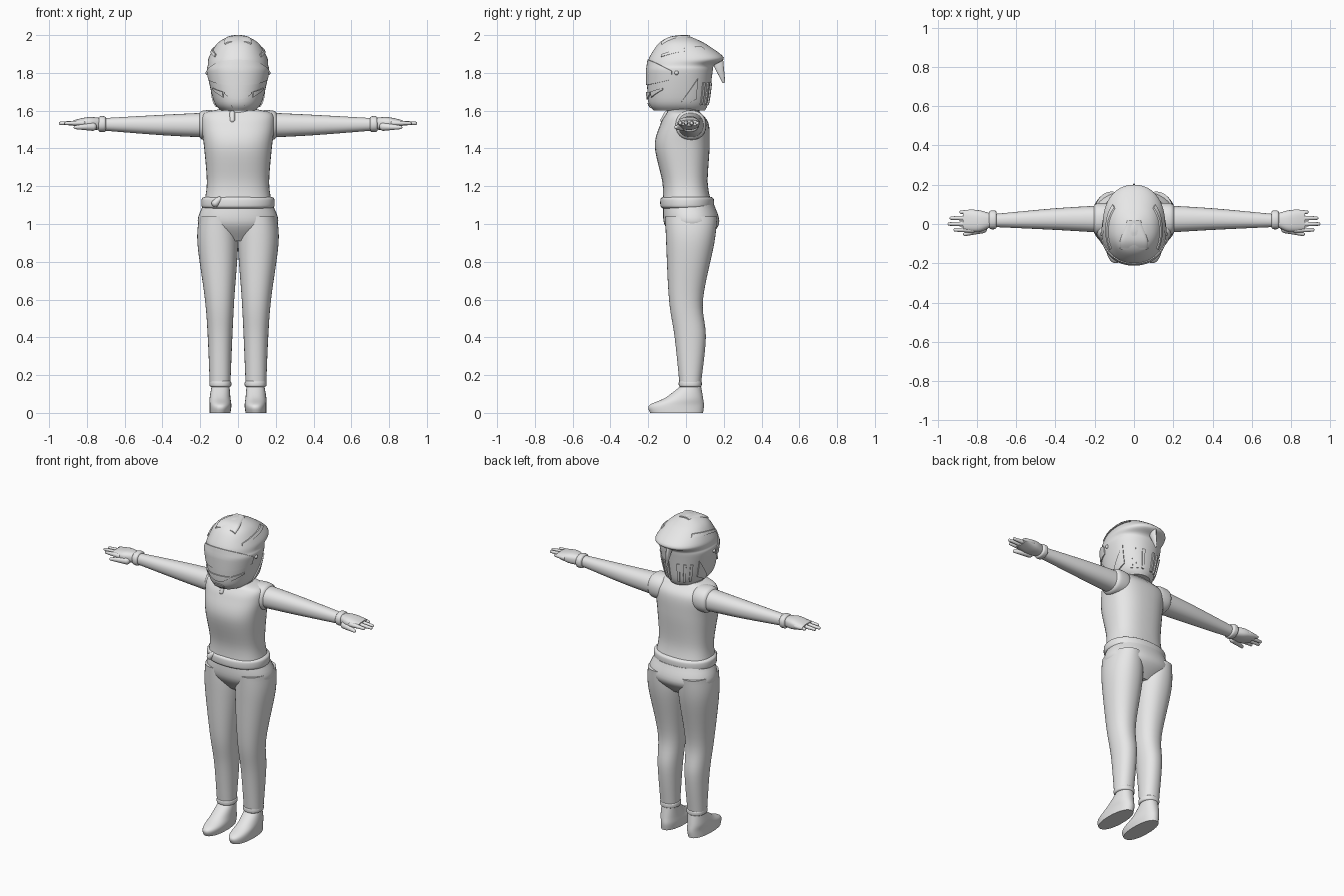
import bpy, bmesh, math
from mathutils import Vector

cube = bpy.data.objects.get("Cube")
if cube:
    bpy.data.objects.remove(cube)

shade = (0.8, 0.8, 0.8, 1)
grey = bpy.data.materials.new("plain_grey")
grey.use_nodes = True
grey.diffuse_color = shade
grey.node_tree.nodes["Principled BSDF"].inputs["Base Color"].default_value = shade


def finish(name, bm):
    bmesh.ops.recalc_face_normals(bm, faces=bm.faces)
    mesh = bpy.data.meshes.new(name)
    bm.to_mesh(mesh)
    bm.free()
    mesh.materials.append(grey)
    part = bpy.data.objects.new(name, mesh)
    bpy.context.collection.objects.link(part)
    bpy.ops.object.select_all(action='DESELECT')
    part.select_set(True)
    bpy.context.view_layer.objects.active = part
    bpy.ops.object.shade_smooth_by_angle(angle=math.radians(40))


def sample(rows, place):
    """Smooth blend of the rows at a fractional row index."""
    index = min(int(place), len(rows) - 2)
    f = place - index
    before, start = rows[max(index - 1, 0)], rows[index]
    end, after = rows[index + 1], rows[min(index + 2, len(rows) - 1)]
    blended = []
    for a, b, c, d in zip(before, start, end, after):
        leave, arrive = (c - a) / 2, (d - b) / 2
        blended.append(b + leave * f + (3 * (c - b) - 2 * leave - arrive) * f * f
                       + (leave + arrive - 2 * (c - b)) * f ** 3)
    return blended


def rounded(angle, low_a, high_a, low_b, high_b, power):
    """Point on a rounded section that fills the given extents."""
    u, v = math.sin(angle), -math.cos(angle)
    u = math.copysign(abs(u) ** (2 / power), u)
    v = math.copysign(abs(v) ** (2 / power), v)
    return (low_a + high_a + u * (high_a - low_a)) / 2, (low_b + high_b + v * (high_b - low_b)) / 2


def bridge(bm, rings, closed):
    for ring, following in zip(rings, rings[1:]):
        for j in range(len(ring) if closed else len(ring) - 1):
            n = (j + 1) % len(ring)
            bm.faces.new((ring[j], ring[n], following[n], following[j]))
    bm.faces.new(rings[0])
    bm.faces.new(rings[-1])


def loft(name, rows, axis='z', side=1, power=2.2, sides=40, steps=6):
    """Skin over rows of (position, low, high, low, high) along an axis."""
    bm = bmesh.new()
    rings = []
    for k in range((len(rows) - 1) * steps + 1):
        t, *extents = sample(rows, k / steps)
        ring = []
        for j in range(sides):
            a, b = rounded(math.tau * j / sides, *extents, power)
            x, y, z = {'z': (a, b, t), 'x': (t, a, b), 'y': (a, t, b)}[axis]
            ring.append(bm.verts.new((x * side, y, z)))
        rings.append(ring)
    bridge(bm, rings, True)
    finish(name, bm)


def band(name, start, end, extents, axis='z', side=1):
    """Short ring of cloth with softly pinched ends."""
    soft = (end - start) / 5
    a, b, c, d = extents
    pinched = (a + soft, b - soft, c + soft, d - soft)
    loft(name, [(start, *pinched), (start + soft, *extents),
                (end - soft, *extents), (end, *pinched)], axis, side)


def capsule(name, start, end, thick, thin, flat=1.0):
    """Tapered round-ended rod between two centres."""
    start, end = Vector(start), Vector(end)
    turn = (end - start).to_track_quat('Z', 'Y')
    bm = bmesh.new()
    bmesh.ops.create_uvsphere(bm, u_segments=16, v_segments=10, radius=1)
    for vert in bm.verts:
        ball = turn @ Vector((vert.co.x, vert.co.y * flat, vert.co.z))
        vert.co = end + ball * thin if vert.co.z > 0.01 else start + ball * thick
    finish(name, bm)


def even(rows):
    """Turn (height, half width, front, back) into full extents."""
    return [(z, -half, half, front, back) for z, half, front, back in rows]


# Helmet shell with a rear lip
helmet = even([(1.6, .09, -.17, .1), (1.65, .128, -.2, .12), (1.8, .163, -.207, .14),
               (1.84, .16, -.203, .15), (1.88, .155, -.195, .2), (1.95, .115, -.15, .11),
               (1.985, .065, -.1, .04), (2, .01, -.04, 0)])
loft("helmet_shell", helmet, sides=56)


def on_helmet(degrees, z, out):
    low, high = 0, len(helmet) - 1
    while high - low > 0.001:
        middle = (low + high) / 2
        if sample(helmet, middle)[0] < z:
            low = middle
        else:
            high = middle
    _, left, right, front, back = sample(helmet, low)
    return (*rounded(math.radians(degrees), left - out, right + out, front - out, back + out, 2.2), z)


def panel(name, start, end, heights, side=1, out=0.007, across=30, up=8):
    """Raised plate on the helmet; heights(t) gives its edges for t from -1 to 1."""
    bm = bmesh.new()
    columns = []
    for i in range(across + 1):
        degrees = side * (start + (end - start) * i / across)
        low, high = heights(2 * i / across - 1)
        levels = [low + (high - low) * j / up for j in range(up + 1)]
        points = [on_helmet(degrees, low, -out)]
        points += [on_helmet(degrees, z, out) for z in levels]
        points.append(on_helmet(degrees, high, -out))
        columns.append([bm.verts.new(point) for point in points])
    bridge(bm, columns, False)
    finish(name, bm)


# Helmet fittings
panel("visor", -78, 78, lambda t: (1.735 + t * t * .03, 1.87 - t * t * .06), out=.005)
panel("mouth_vent", -28, 28, lambda t: (1.66 + t * t * .03, 1.7))
panel("chin_vent", -14, 14, lambda t: (1.615, 1.64 - t * t * .01))
loft("crown_vent", [(-.13, -.07, .07, 1.92, 1.966), (-.08, -.07, .07, 1.94, 1.993),
                    (.02, -.035, .035, 1.95, 2)], 'y', power=4)
capsule("rear_fin", (0, .165, 1.87), (0, .2, 1.75), .016, .004, flat=2)

# Neck, top and hem
capsule("neck", (0, 0, 1.55), (0, 0, 1.65), .065, .065)
band("collar", 1.57, 1.62, (-.1, .1, -.1, .07))
loft("torso", even([(1.11, .18, -.125, .135), (1.22, .165, -.125, .115), (1.41, .18, -.165, .125),
                    (1.53, .195, -.135, .12), (1.585, .18, -.105, .08), (1.605, .11, -.09, .06)]),
     power=2.5)
band("hem_band", 1.083, 1.143, (-.193, .193, -.135, .147))
capsule("hem_knot", (-.12, -.11, 1.11), (-.1, -.11, 1.13), .02, .015)
capsule("collar_toggle", (-.03, -.1, 1.585), (-.03, -.12, 1.55), .015, .015)

# Hips
loft("hips", even([(1.1, .185, -.12, .15), (1, .21, -.115, .175), (.91, .1, -.05, .1)]))

for side, word in ((1, "left"), (-1, "right")):
    # Helmet side details
    panel(word + "_cheek_vent", 32, 62, lambda t: (1.69 + t * .02, 1.71 + t * .01), side)
    panel(word + "_jaw_panel", 95, 122, lambda t: (1.64 + t * .02, 1.71 + t * .06), side)
    panel(word + "_crown_ridge", 50, 130, lambda t: (1.925 - (t - 1) ** 2 * .01, 1.94 - (t - 1) ** 2 * .01), side)
    capsule(word + "_visor_hinge", (side * .155, -.05, 1.8), (side * .16, -.05, 1.8), .012, .012)
    for slat in range(3):
        edge = 135 + slat * 15
        panel(f"{word}_rear_slat_{slat + 1}", edge, edge + 6, lambda t: (1.63, 1.75), side, across=4)

    # Trouser leg and shoe
    loft(word + "_trouser_leg", [(1.04, .02, .205, -.11, .165), (.9, 0, .215, -.105, .15),
                                 (.6, .02, .175, -.09, .09), (.4, .03, .16, -.06, .105),
                                 (.16, .04, .15, -.035, .08)], side=side)
    band(word + "_ankle_cuff", .138, .17, (.036, .15, -.038, .083), side=side)
    loft(word + "_shoe", [(0, .04, .15, -.19, .09), (.04, .035, .15, -.195, .095),
                          (.08, .04, .15, -.11, .09), (.14, .045, .14, -.03, .08)], side=side)
    capsule(word + "_shoe_tongue", (side * .094, -.1, .068), (side * .094, -.03, .11), .024, .024, flat=.6)

    # Sleeve opening, arm and cuff
    band(word + "_shoulder", .1, .21, (-.055, .105, 1.447, 1.6), 'x', side)
    loft(word + "_arm", [(.15, -.045, .095, 1.457, 1.59), (.4, -.03, .08, 1.47, 1.578),
                         (.72, -.015, .05, 1.495, 1.56)], 'x', side)
    band(word + "_glove_cuff", .7, .738, (-.026, .068, 1.487, 1.57), 'x', side)

    # Hand
    loft(word + "_palm", [(.72, -.01, .05, 1.5, 1.56), (.79, -.04, .07, 1.5, 1.566),
                          (.87, -.03, .07, 1.52, 1.55)], 'x', side, power=2.6)
    for finger, tip in enumerate((.88, .93, .94, .91)):
        y = .06 - finger * .03
        capsule(f"{word}_finger_{finger + 1}", (side * .82, y, 1.535), (side * tip, y, 1.533), .015, .009)
    capsule(word + "_thumb", (side * .77, -.025, 1.515), (side * .86, -.052, 1.512), .022, .01)
